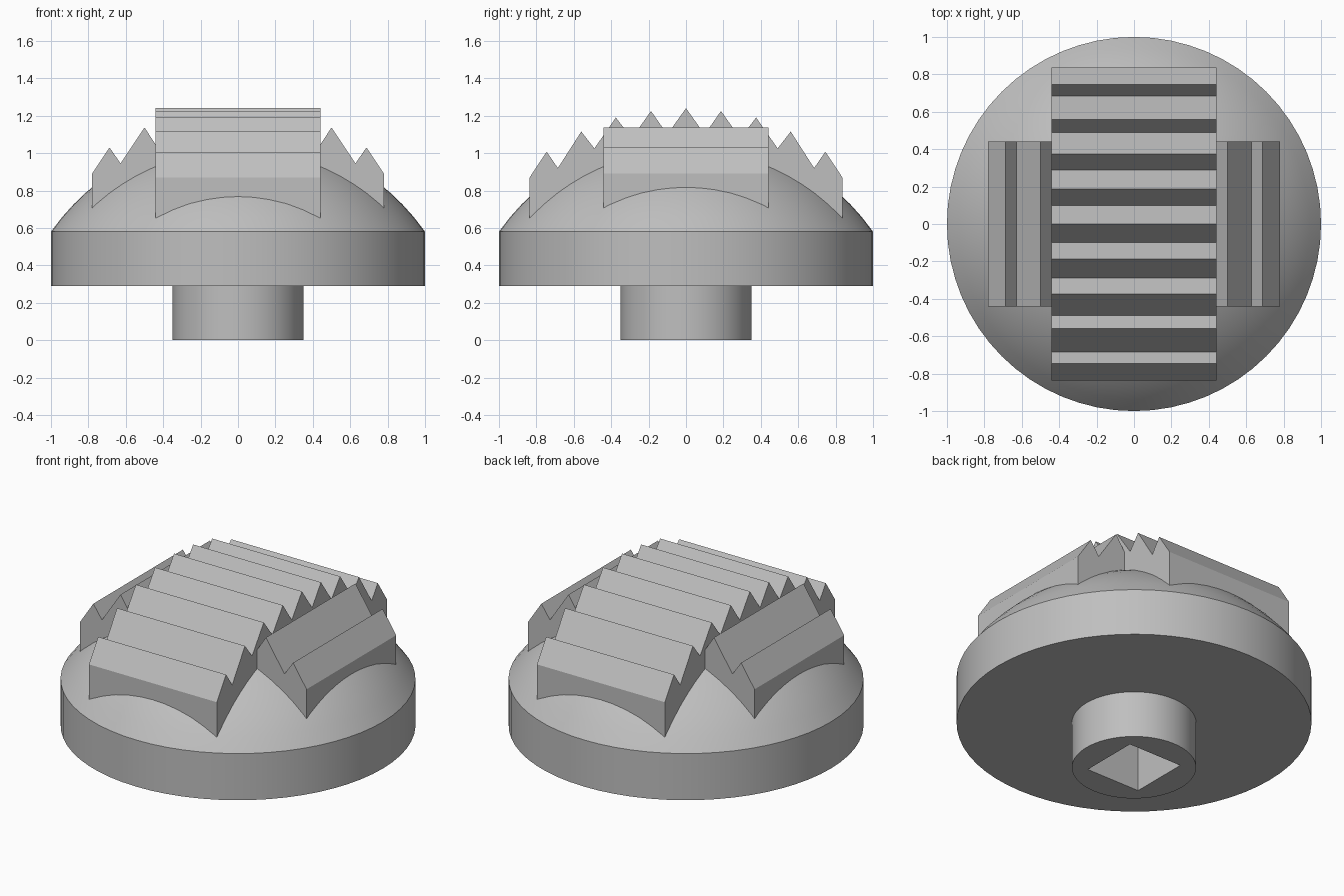
import bpy
import bmesh
from math import sqrt, sin, cos, pi

cube = bpy.data.objects.get("Cube")
if cube:
    bpy.data.objects.remove(cube, do_unlink=True)

grey = bpy.data.materials.new("plain grey")
grey.use_nodes = True
grey.diffuse_color = (0.52, 0.52, 0.52, 1)
grey.node_tree.nodes["Principled BSDF"].inputs["Base Color"].default_value = grey.diffuse_color

SEGMENTS = 64
HALF = 0.44          # half width of the toothed blocks


def make_object(name, bm):
    bmesh.ops.recalc_face_normals(bm, faces=bm.faces)
    mesh = bpy.data.meshes.new(name)
    bm.to_mesh(mesh)
    bm.free()
    mesh.materials.append(grey)
    obj = bpy.data.objects.new(name, mesh)
    bpy.context.collection.objects.link(obj)
    return obj


def lathe(name, profile):
    """Turn (radius, z) points around the z axis; the ends are closed."""
    bm = bmesh.new()
    rings = [[bm.verts.new((r * cos(2 * pi * i / SEGMENTS), r * sin(2 * pi * i / SEGMENTS), z))
              for i in range(SEGMENTS)] for r, z in profile]
    for low, high in zip(rings, rings[1:]):
        for i in range(SEGMENTS):
            j = (i + 1) % SEGMENTS
            bm.faces.new((low[i], low[j], high[j], high[i]))
    bm.faces.new(rings[0])
    bm.faces.new(rings[-1])
    return make_object(name, bm)


def extrude_profile(name, points, to_start, offset):
    """Extrude a closed flat outline along one axis."""
    bm = bmesh.new()
    face = bm.faces.new([bm.verts.new(to_start(a, z)) for a, z in points])
    result = bmesh.ops.extrude_face_region(bm, geom=[face])
    moved = [g for g in result["geom"] if isinstance(g, bmesh.types.BMVert)]
    bmesh.ops.translate(bm, verts=moved, vec=offset)
    return make_object(name, bm)


# Stem, disc and spherical dome as one turned body
DOME_CENTRE, DOME_RADIUS = -0.125, 1.2235
dome = [(r, DOME_CENTRE + sqrt(DOME_RADIUS ** 2 - r * r))
        for r in [1 - 0.06 * i for i in range(17)]]
body = lathe("turned_body", [(0.35, 0), (0.35, 0.29), (1, 0.29)] + dome)

# Square socket in the underside of the stem
bm = bmesh.new()
bmesh.ops.create_cube(bm, size=1)
bmesh.ops.scale(bm, vec=(0.37, 0.37, 0.8), verts=bm.verts)
cutter = make_object("socket_cutter", bm)
cutter.hide_render = True
cut = body.modifiers.new("square_socket", 'BOOLEAN')
cut.operation = 'DIFFERENCE'
cut.object = cutter
bpy.context.view_layer.objects.active = body
body.select_set(True)
bpy.ops.object.modifier_apply(modifier=cut.name)
bpy.data.objects.remove(cutter, do_unlink=True)
bpy.ops.object.shade_smooth_by_angle(angle=pi / 6)

# Long central block with a row of teeth along y
half_teeth = [(0.10, 1.10), (0.187, 1.225), (0.29, 1.08), (0.375, 1.19), (0.49, 1.025),
              (0.56, 1.115), (0.685, 0.92), (0.745, 1.007), (0.836, 0.87), (0.836, 0.55)]
outline = [(-y, z) for y, z in reversed(half_teeth)] + [(0, 1.24)] + half_teeth
extrude_profile("central_toothed_block", outline,
                lambda y, z: (-HALF, y, z), (2 * HALF, 0, 0))

# Shorter toothed blocks on both sides
side = [(0.43, 0.6), (0.43, 1.03), (0.5, 1.137), (0.628, 0.945),
        (0.687, 1.03), (0.78, 0.89), (0.78, 0.6)]
for name, sign in (("left", 1), ("right", -1)):
    extrude_profile(name + "_toothed_block", side,
                    lambda x, z: (sign * x, -HALF, z), (0, 2 * HALF, 0))
